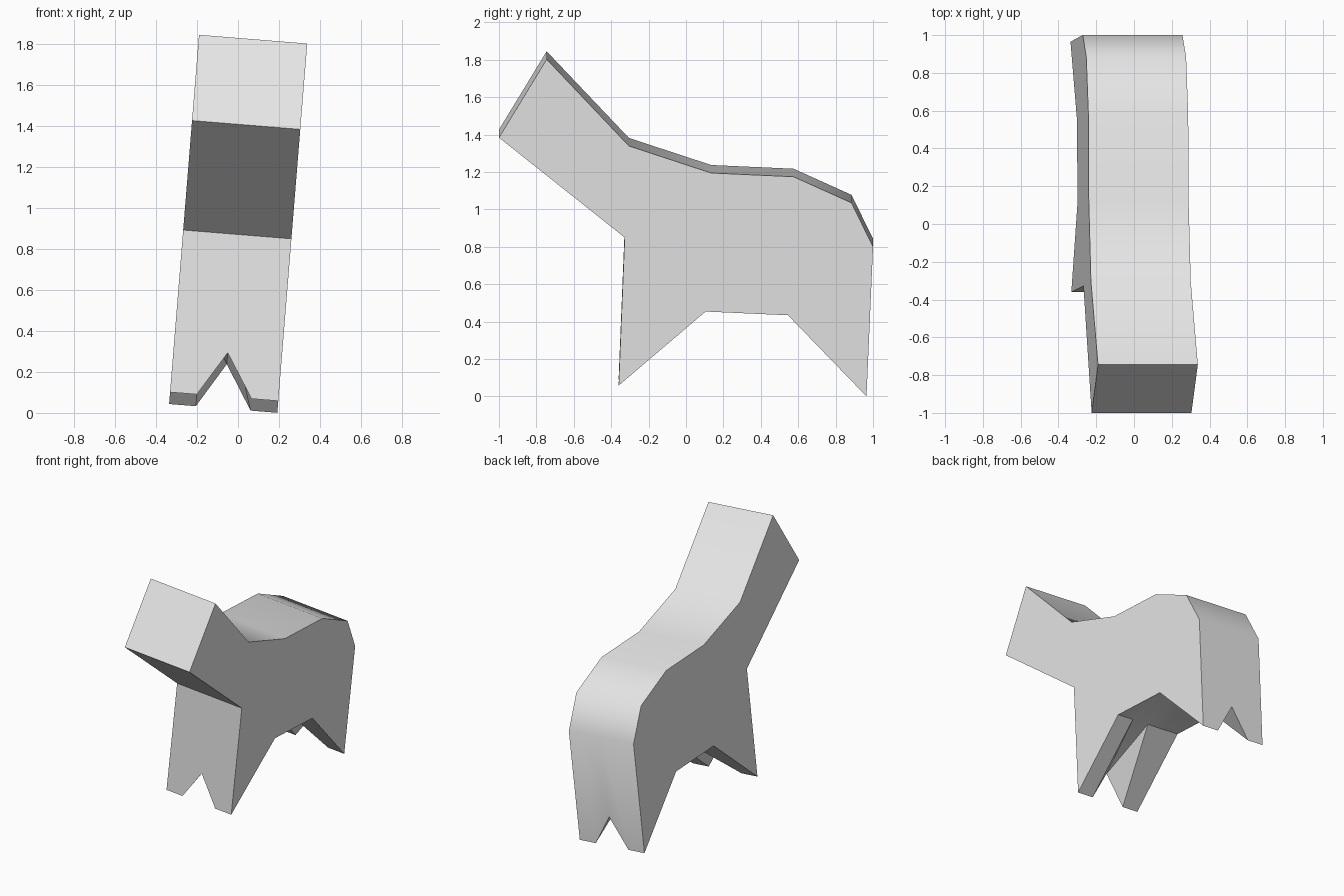
import bpy, bmesh, math
from mathutils import Vector

cube = bpy.data.objects.get("Cube")
if cube:
    bpy.data.objects.remove(cube, do_unlink=True)

# Side outline (y, z): head, neck, back, rump, hind foot, belly, front foot, chest
OUTLINE = [(-1, 1.41), (-.745, 1.83), (-.305, 1.365), (.135, 1.22), (.575, 1.2),
           (.885, 1.06), (1, .824), (.965, .022), (.545, .457), (.105, .477),
           (-.36, .08), (-.328, .874)]
HIND_FOOT, FRONT_FOOT = 7, 10
COLUMNS = (-.265, -.134, 0, .134, .265)
MID = 2
NOTCH = .27

# Grid of body rings across the width
bm = bmesh.new()
rings = [[bm.verts.new((x, y, z)) for x in COLUMNS] for y, z in OUTLINE]

# Raise the middle of each foot edge to split the legs
for foot, above in ((HIND_FOOT, HIND_FOOT - 1), (FRONT_FOOT, FRONT_FOOT + 1)):
    mid = rings[foot][MID]
    mid.co = mid.co.lerp(rings[above][MID].co, NOTCH)

# Skin around the outline, split where the notch bends it
bent = []
for k, ring in enumerate(rings):
    nxt = rings[(k + 1) % len(rings)]
    for i in range(len(COLUMNS) - 1):
        face = bm.faces.new((nxt[i], nxt[i + 1], ring[i + 1], ring[i]))
        if k in (HIND_FOOT, FRONT_FOOT - 1) and i in (MID - 1, MID):
            bent.append(face)
bmesh.ops.triangulate(bm, faces=bent, quad_method='FIXED')

# Flat sides
bm.faces.new([r[0] for r in rings])
bm.faces.new([r[-1] for r in rings])
bmesh.ops.recalc_face_normals(bm, faces=bm.faces)

mesh = bpy.data.meshes.new("animal_body")
bm.to_mesh(mesh)
bm.free()
body = bpy.data.objects.new("animal_body", mesh)
bpy.context.collection.objects.link(body)

# Slight sideways lean
body.rotation_euler.y = math.radians(4.63)
body.location = Vector((-.074, 0, 0))

# Plain grey
grey = bpy.data.materials.new("light_grey")
grey.use_nodes = True
color = (.8, .8, .8, 1)
grey.diffuse_color = color
grey.node_tree.nodes["Principled BSDF"].inputs["Base Color"].default_value = color
mesh.materials.append(grey)

bpy.context.view_layer.objects.active = body
body.select_set(True)
bpy.ops.object.shade_smooth_by_angle(angle=math.radians(42))
